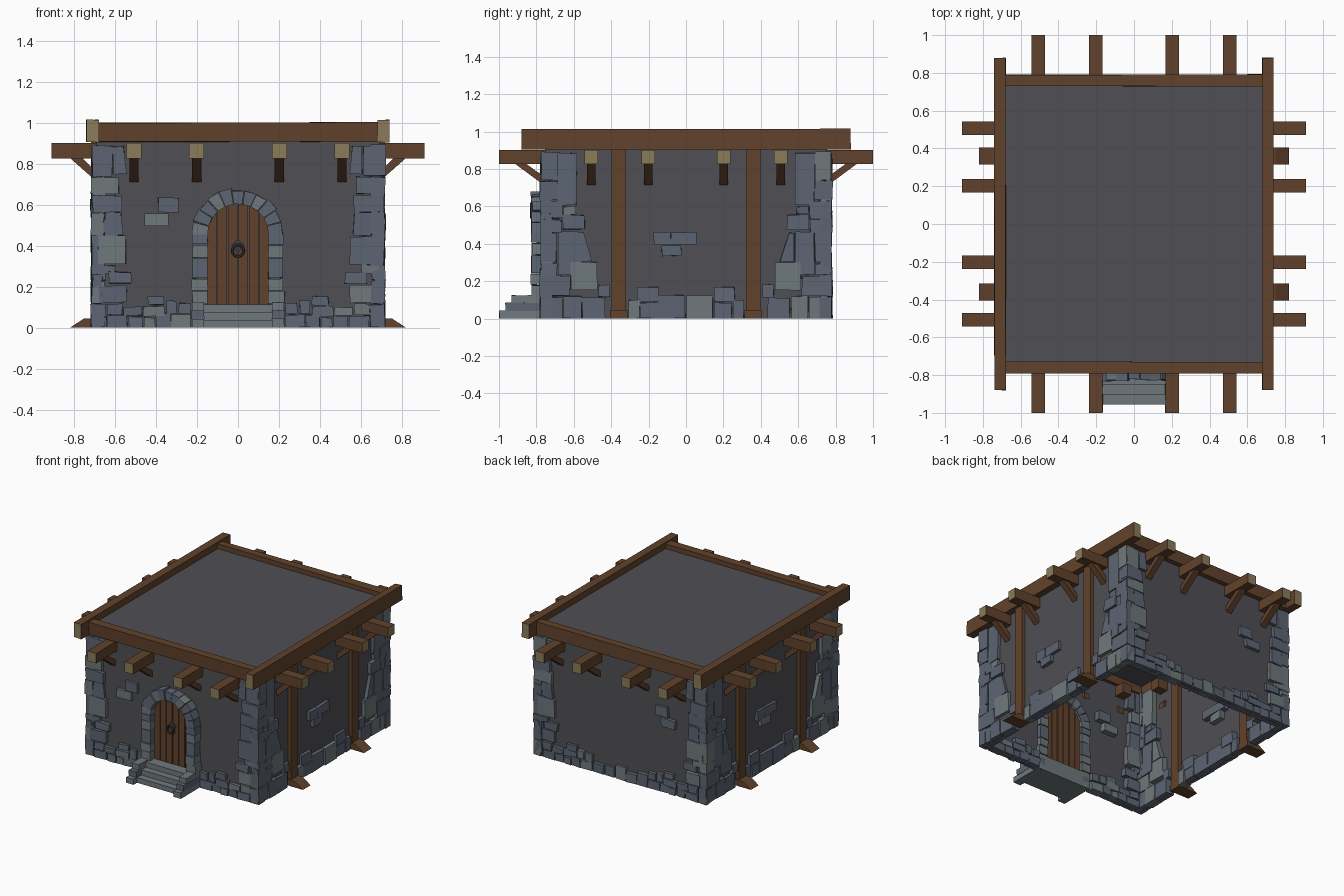
import bpy, bmesh, math, random
from mathutils import Vector, Matrix

if "Cube" in bpy.data.objects:
    bpy.data.objects.remove(bpy.data.objects["Cube"])
random.seed(4)

COLORS = dict(wall=(.08, .08, .09), stone=(.11, .13, .17), light=(.16, .19, .2),
              wood=(.12, .055, .025), cut=(.26, .2, .1), iron=(.04, .045, .05))
NAMES = list(COLORS)
MATS = []
for n, c in COLORS.items():
    m = bpy.data.materials.new(n)
    m.diffuse_color = (*c, 1)
    m.use_nodes = True
    m.node_tree.nodes["Principled BSDF"].inputs["Base Color"].default_value = m.diffuse_color
    MATS.append(m)

HX, HY = .69, .755            # wall planes
FRONT, BACK, RIGHT, LEFT = ('y', -1), ('y', 1), ('x', 1), ('x', -1)


def place(face, u, d, z):
    """u along the wall, d outwards from the wall, z up"""
    axis, s = face
    return Vector((u, s * (HY + d), z)) if axis == 'y' else Vector((s * (HX + d), u, z))


def loft(bm, face, r1, r2, mat='stone', cap1=None, cap2=None, jit=0):
    def ring(r):
        return [bm.verts.new(place(face, *p) + Vector([random.uniform(-jit, jit) for _ in range(3)]))
                for p in r]
    a, b = ring(r1), ring(r2)
    for v in a + b:
        v.co.z = max(v.co.z, 0)
    n = len(a)
    faces = [(bm.faces.new(a), cap1 or mat), (bm.faces.new(b[::-1]), cap2 or mat)]
    for i in range(n):
        j = (i + 1) % n
        faces.append((bm.faces.new((a[j], a[i], b[i], b[j])), mat))
    for f, m in faces:
        f.material_index = NAMES.index(m)


def slab(bm, face, pts, d0, d1, **k):      # outline (u,z), thickness along d
    loft(bm, face, [(u, d0, z) for u, z in pts], [(u, d1, z) for u, z in pts], **k)


def prism(bm, face, pts, u0, u1, **k):     # outline (d,z), length along u
    loft(bm, face, [(u0, d, z) for d, z in pts], [(u1, d, z) for d, z in pts], **k)


def rect(a0, a1, b0, b1):
    return [(a0, b0), (a1, b0), (a1, b1), (a0, b1)]


def finish(name, bm):
    bmesh.ops.recalc_face_normals(bm, faces=bm.faces[:])
    me = bpy.data.meshes.new(name)
    bm.to_mesh(me)
    bm.free()
    for m in MATS:
        me.materials.append(m)
    ob = bpy.data.objects.new(name, me)
    bpy.context.collection.objects.link(ob)
    return ob


# walls and flat roof, open underneath
bm = bmesh.new()
bmesh.ops.create_cube(bm, size=1, matrix=Matrix.Translation((0, 0, .4825)) @
                      Matrix.Diagonal((2 * HX, 2 * HY, .965, 1)))
bm.faces.ensure_lookup_table()
bmesh.ops.delete(bm, geom=[f for f in bm.faces if f.calc_center_median().z < .01], context='FACES')
finish("walls_and_roof", bm)

# stones per wall half: u0, u1, z0, z1, optional taper of the inner top edge
END_STONES = [
    (.613, .71, .74, .885), (.545, .608, .75, .885, .01), (.58, .715, .65, .735), (.565, .71, .565, .645),
    (.655, .715, .45, .56), (.56, .65, .45, .56, .01), (.545, .68, .31, .445), (.6, .715, .265, .305),
    (.52, .63, .215, .27), (.545, .665, .125, .205), (.665, .71, .115, .26),
    (.645, .715, 0, .11), (.565, .64, .06, .115), (.54, .64, 0, .055), (.465, .535, 0, .055),
    (.47, .56, .06, .1), (.36, .465, .055, .105), (.36, .44, .11, .15), (.405, .46, 0, .05),
    (.3, .35, .07, .13), (.33, .4, 0, .065), (.23, .325, 0, .06), (.23, .29, .065, .12)]
SIDE_STONES = [
    (.69, .775, .74, .89), (.585, .687, .605, .885), (.69, .78, .64, .735), (.66, .775, .535, .63),
    (.59, .655, .56, .6), (.54, .66, .475, .555), (.665, .78, .46, .53), (.585, .687, .235, .465),
    (.5, .58, .305, .46, .05), (.69, .775, .3, .455), (.475, .615, .155, .3), (.62, .78, .12, .228),
    (.69, .775, .232, .295), (.66, .78, 0, .115), (.56, .655, 0, .12), (.435, .555, 0, .11),
    (.41, .47, .115, .18), (.25, .31, 0, .1), (.15, .26, .09, .17), (.15, .245, 0, .085),
    (.003, .145, 0, .125)]


def stone(bm, face, u0, u1, z0, z1, taper=0, m=1):
    pts = [(m * u0, z0), (m * u1, z0), (m * u1, z1), (m * (u0 + taper), z1)]
    slab(bm, face, pts, -.04, random.uniform(.02, .028), jit=.004,
         mat=random.choice(['stone', 'stone', 'stone', 'light']))


for name, face, stones in (("front", FRONT, END_STONES), ("back", BACK, END_STONES),
                           ("right", RIGHT, SIDE_STONES), ("left", LEFT, SIDE_STONES)):
    bm = bmesh.new()
    for m in (-1, 1):
        for st in stones:
            stone(bm, face, *st, m=m)
    if face[0] == 'y':       # loose pair of stones
        stone(bm, face, -.39, -.29, .565, .635)
        stone(bm, face, -.455, -.34, .495, .555)
    else:
        stone(bm, face, -.17, -.08, .395, .46, m=face[1])
        stone(bm, face, -.08, .055, .395, .46, m=face[1])
        stone(bm, face, -.13, -.025, .335, .393, m=face[1])
    if face == BACK:         # base course where the front has its door
        for i in range(5):
            stone(bm, face, -.225 + .09 * i, -.14 + .09 * i, 0, random.uniform(.06, .12))
    finish(name + "_wall_stones", bm)

# roof edge beams
bm = bmesh.new()
for f in (FRONT, BACK):
    prism(bm, f, rect(-.025, .035, .905, 1.0), -.685, .685, mat='wood', jit=.003)
for f in (RIGHT, LEFT):
    prism(bm, f, rect(-.01, .05, .905, 1.013), -.88, .88, mat='wood', cap1='cut', cap2='cut', jit=.002)
finish("roof_edge_beams", bm)

# projecting joists with slanted braces
bm = bmesh.new()
for f in (FRONT, BACK, RIGHT, LEFT):
    reach, foot = (.245, .16) if f[0] == 'y' else (.22, .13)
    for c in (-.507, -.202, .202, .507):
        slab(bm, f, rect(c - .036, c + .036, .825, .9), -.08, reach, mat='wood', cap2='cut')
        prism(bm, f, [(-.02, .695), (foot, .828), (foot - .06, .828), (-.02, .74)],
              c - .023, c + .023, mat='wood')
finish("joists_and_braces", bm)

# side posts with wedge feet
bm = bmesh.new()
for f in (RIGHT, LEFT):
    for c in (-.36, .36):
        prism(bm, f, rect(-.03, .027, 0, .905), c - .038, c + .038, mat='wood')
        prism(bm, f, [(-.03, 0), (.13, 0), (.06, .045), (-.03, .045)], c - .046, c + .046, mat='wood')
finish("side_posts", bm)

# door arch
CZ, RI, RO = .455, .148, .222
bm = bmesh.new()
N = 11
for i in range(N):
    a0, a1 = (math.pi * (i + k) / N for k in (.03, .97))
    ro = RO + random.uniform(-.008, .006)
    pts = [(r * math.cos(a), CZ + r * math.sin(a)) for r, a in ((RI, a0), (ro, a0), (ro, a1), (RI, a1))]
    slab(bm, FRONT, pts, -.03, random.uniform(.066, .076), jit=.002,
         mat=random.choice(['stone', 'stone', 'light']))
for m in (-1, 1):
    zs = [.115, .18, .24, .34, .405, CZ]
    for z0, z1 in zip(zs, zs[1:]):
        slab(bm, FRONT, rect(m * RI, m * (RO + random.uniform(-.006, .006)), z0 + .002, z1 - .002),
             -.03, random.uniform(.066, .076), jit=.002, mat=random.choice(['stone', 'light']))
finish("door_arch", bm)

# plank door
bm = bmesh.new()
for i in range(6):
    u0, u1 = -.153 + .051 * i + .003, -.153 + .051 * (i + 1) - .003
    us = [u1, (u0 + u1) / 2, u0]
    top = [(u, CZ + math.sqrt(max(.155 ** 2 - u * u, 0))) for u in us]
    slab(bm, FRONT, [(u0, .1), (u1, .1)] + top, -.01, random.uniform(.014, .018), mat='wood')
finish("door_planks", bm)

# door handle: diamond plate and ring
bm = bmesh.new()
slab(bm, FRONT, [(0, .365), (.033, .4), (0, .435), (-.033, .4)], .01, .028, mat='iron')
finish("handle_plate", bm)
bpy.ops.mesh.primitive_torus_add(major_radius=.028, minor_radius=.006, major_segments=16, minor_segments=6,
                                 location=(0, -HY - .036, .375), rotation=(math.pi / 2, 0, 0))
bpy.context.object.name = "handle_ring"
bpy.context.object.data.materials.append(MATS[NAMES.index('iron')])

# entrance steps with side kerbs
bm = bmesh.new()
for i in range(3):
    z0, z1 = .038 * i, .038 * (i + 1)
    prism(bm, FRONT, rect(-.02, .2 - .052 * i, z0, z1), -.168, .168, mat='light')
    for m in (-1, 1):
        prism(bm, FRONT, rect(-.02, .243 - .033 * i, z0 * 1.07, z1 * 1.07 + .002), m * .165, m * .225,
              mat='light' if i != 1 else 'stone', jit=.002)
finish("entrance_steps", bm)
